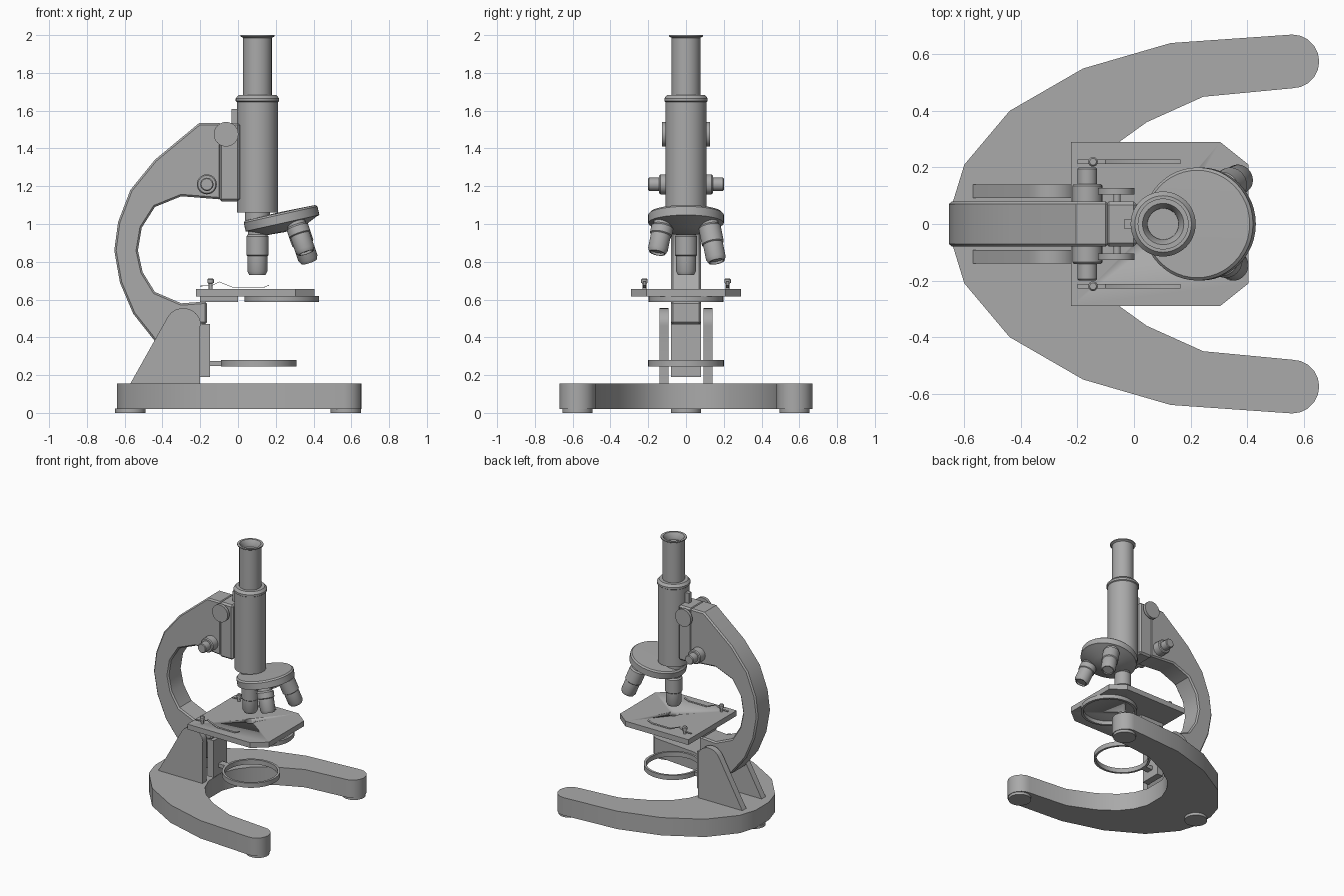
import bpy, bmesh
from math import radians, cos, sin, pi
from mathutils import Matrix, Vector

if "Cube" in bpy.data.objects:
    bpy.data.objects.remove(bpy.data.objects["Cube"])

GREY = (0.4, 0.4, 0.4, 1)
grey = bpy.data.materials.new("plain grey")
grey.use_nodes = True
grey.diffuse_color = GREY
grey.node_tree.nodes["Principled BSDF"].inputs["Base Color"].default_value = GREY


def finish(name, bm, matrix=None):
    bmesh.ops.remove_doubles(bm, verts=bm.verts, dist=1e-5)
    bmesh.ops.recalc_face_normals(bm, faces=bm.faces)
    if matrix:
        bm.transform(matrix)
    mesh = bpy.data.meshes.new(name)
    bm.to_mesh(mesh)
    bm.free()
    mesh.materials.append(grey)
    mesh.shade_smooth()
    mesh.set_sharp_from_angle(angle=radians(32))
    obj = bpy.data.objects.new(name, mesh)
    bpy.context.collection.objects.link(obj)
    return obj


def prism(name, outline, low, high, plane="xy", bevel=0):
    """Extrude an outline along z (plane xy) or along y (plane xz)."""
    bm = bmesh.new()
    place = (lambda a, b, c: (a, b, c)) if plane == "xy" else (lambda a, b, c: (a, c, b))
    face = bm.faces.new([bm.verts.new(place(a, b, low)) for a, b in outline])
    grown = bmesh.ops.extrude_face_region(bm, geom=[face])["geom"]
    moved = [v for v in grown if isinstance(v, bmesh.types.BMVert)]
    bmesh.ops.translate(bm, verts=moved, vec=place(0, 0, high - low))
    if bevel:
        rims = [e for e in bm.edges if e.calc_face_angle(0) > 1.2]
        bmesh.ops.bevel(bm, geom=rims, offset=bevel, segments=1, affect="EDGES")
    return finish(name, bm)


def box(name, x, y, z, bevel=0):
    corners = [(x[0], y[0]), (x[1], y[0]), (x[1], y[1]), (x[0], y[1])]
    return prism(name, corners, *z, bevel=bevel)


def lathe(name, profile, matrix, steps=40):
    """Spin a (radius, height) profile about z, then place it."""
    bm = bmesh.new()
    verts = [bm.verts.new((r, 0, h)) for r, h in profile]
    edges = [bm.edges.new(pair) for pair in zip(verts, verts[1:])]
    bmesh.ops.spin(bm, geom=verts + edges, axis=(0, 0, 1), cent=(0, 0, 0),
                   angle=2 * pi, steps=steps, use_merge=True)
    return finish(name, bm, matrix)


def at(x, y, z):
    return Matrix.Translation((x, y, z))


def cylinder(name, r, low, high, matrix, steps=40):
    return lathe(name, [(0, low), (r, low), (r, high), (0, high)], matrix, steps)


def ring(name, outer, inner, low, high, matrix):
    loop = [(outer, low), (outer, high), (inner, high), (inner, low), (outer, low)]
    return lathe(name, loop, matrix, 48)


def arc(cx, cy, r, start, end, n):
    steps = [radians(start + (end - start) * i / n) for i in range(n + 1)]
    return [(cx + r * cos(a), cy + r * sin(a)) for a in steps]


# Horseshoe base: half an outline, mirrored across y
half = [(-0.64, 0.08), (-0.6, 0.21), (-0.44, 0.4), (-0.18, 0.55), (0.13, 0.64)]
half += arc(0.56, 0.575, 0.095, 90, -90, 10)
half += [(0.245, 0.45), (0.045, 0.36), (-0.08, 0.27), (-0.15, 0.18), (-0.19, 0.08)]
prism("base", half + [(x, -y) for x, y in reversed(half)], 0.02, 0.155)
for name, x, y in (("back_foot", -0.57, 0), ("left_foot", 0.57, 0.575), ("right_foot", 0.57, -0.575)):
    cylinder(name, 0.08, 0, 0.022, at(x, y, 0))

# Curved arm
outer = [(-0.09, 1.535), (-0.205, 1.535), (-0.44, 1.34), (-0.57, 1.18), (-0.635, 1.01),
         (-0.655, 0.86), (-0.625, 0.69), (-0.555, 0.525), (-0.44, 0.38), (-0.34, 0.32), (-0.2, 0.32)]
inner = [(-0.2, 0.47), (-0.165, 0.47), (-0.165, 0.59), (-0.3, 0.58), (-0.44, 0.64), (-0.505, 0.745),
         (-0.53, 0.86), (-0.51, 0.98), (-0.44, 1.09), (-0.3, 1.147), (-0.09, 1.13)]
prism("arm", outer + inner, -0.08, 0.08, "xz", bevel=0.01)
box("focus_block", (-0.1, 0.01), (-0.08, 0.08), (1.12, 1.535), bevel=0.012)
box("focus_rack", (-0.035, 0), (-0.016, 0.016), (1.5, 1.61))
box("lower_post", (-0.2, -0.148), (-0.08, 0.08), (0.19, 0.47))

# Side plates, focus knobs and stage clips, one of each per side
plate = [(-0.2, 0.155), (-0.57, 0.155)] + arc(-0.29, 0.46, 0.095, 150, 10, 8) + [(-0.2, 0.46)]
for side, s in (("left", 1), ("right", -1)):
    prism(side + "_plate", plate, s * 0.092, s * 0.14, "xz")
    outward = Matrix.Rotation(radians(-90 * s), 4, "X")
    lathe(side + "_lower_knob", [(0, 0.07), (0.053, 0.07), (0.053, 0.135), (0.047, 0.142),
          (0.035, 0.142), (0.035, 0.195), (0.03, 0.2), (0, 0.2)], at(-0.165, 0, 1.21) @ outward, 28)
    cylinder(side + "_upper_shaft", 0.013, 0.07, 0.11, at(-0.06, 0, 1.475) @ outward, 16)
    cylinder(side + "_upper_knob", 0.065, 0.105, 0.127, at(-0.063, 0, 1.475) @ outward, 32)
    lathe(side + "_clip_post", [(0, 0.65), (0.01, 0.65), (0.01, 0.685), (0.017, 0.688),
          (0.017, 0.705), (0.012, 0.712), (0, 0.712)], at(-0.145, s * 0.22, 0), 16)
    line = [(-0.2, 0.67), (-0.14, 0.672), (-0.1, 0.692), (-0.02, 0.66), (0.13, 0.66), (0.165, 0.675)]
    strip = line + [(x, z + 0.003) for x, z in reversed(line)]
    prism(side + "_clip", strip, s * 0.212, s * 0.228, "xz")

# Stage with a light hole
edge = [(0.405, 0.21), (0.305, 0.29), (-0.222, 0.29)]
stage = prism("stage", edge + [(x, -y) for x, y in reversed(edge)], 0.617, 0.657)
cutter = cylinder("stage_hole_cutter", 0.037, 0.5, 0.8, at(0.103, 0, 0), 24)
cutter.hide_render = True
cut = stage.modifiers.new("light hole", "BOOLEAN")
cut.object, cut.solver = cutter, "EXACT"
bpy.context.view_layer.objects.active = stage
bpy.ops.object.modifier_apply(modifier=cut.name)
bpy.data.objects.remove(cutter)
ring("stage_ring", 0.198, 0.18, 0.588, 0.62, at(0.232, 0, 0))
box("stage_bracket", (-0.2, 0), (-0.08, 0.08), (0.588, 0.62))

# Lower ring on its bracket
ring("lower_ring", 0.2, 0.183, 0.245, 0.28, at(0.11, 0, 0))
box("lower_ring_bracket", (-0.15, -0.08), (-0.025, 0.025), (0.248, 0.276))

# Body tube and hollow eyepiece
lathe("body_tube", [(0, 1.06), (0.108, 1.06), (0.108, 1.645), (0.115, 1.65), (0.115, 1.665),
      (0.1, 1.683), (0, 1.683)], at(0.103, 0, 0), 48)
lathe("eyepiece", [(0, 1.67), (0.076, 1.67), (0.076, 1.985), (0.09, 1.993), (0.09, 2.0), (0.073, 2.0),
      (0.055, 1.97), (0.055, 1.95), (0, 1.95)], at(0.103, 0, 0), 48)
cylinder("neck", 0.066, 0.97, 1.07, at(0.103, 0, 0))

# Tilted turret
centre = at(0.23, 0, 1.03)
tilt = Matrix.Rotation(radians(-12.5), 4, "Y")
lathe("turret", [(0, -0.075), (0.1, -0.07), (0.185, -0.03), (0.2, -0.026), (0.2, 0.02),
      (0.19, 0.03), (0, 0.034)], centre @ tilt, 48)

# Objectives, turned about the turret axis
axis = tilt @ Vector((0, 0, 1))
for name, turn, tip in (("upright", 0, 0.73), ("left", -120, 0.74), ("right", 120, 0.79)):
    spin = centre @ Matrix.Rotation(radians(turn), 4, axis) @ centre.inverted()
    profile = [(0, tip + 0.012), (0.036, tip + 0.012), (0.036, tip), (0.043, tip), (0.053, tip + 0.02),
               (0.053, tip + 0.1), (0.059, tip + 0.105), (0.059, 0.935), (0.05, 0.945), (0.05, 1.0), (0, 1.0)]
    lathe(name + "_objective", profile, spin @ at(0.103, 0, 0), 32)
